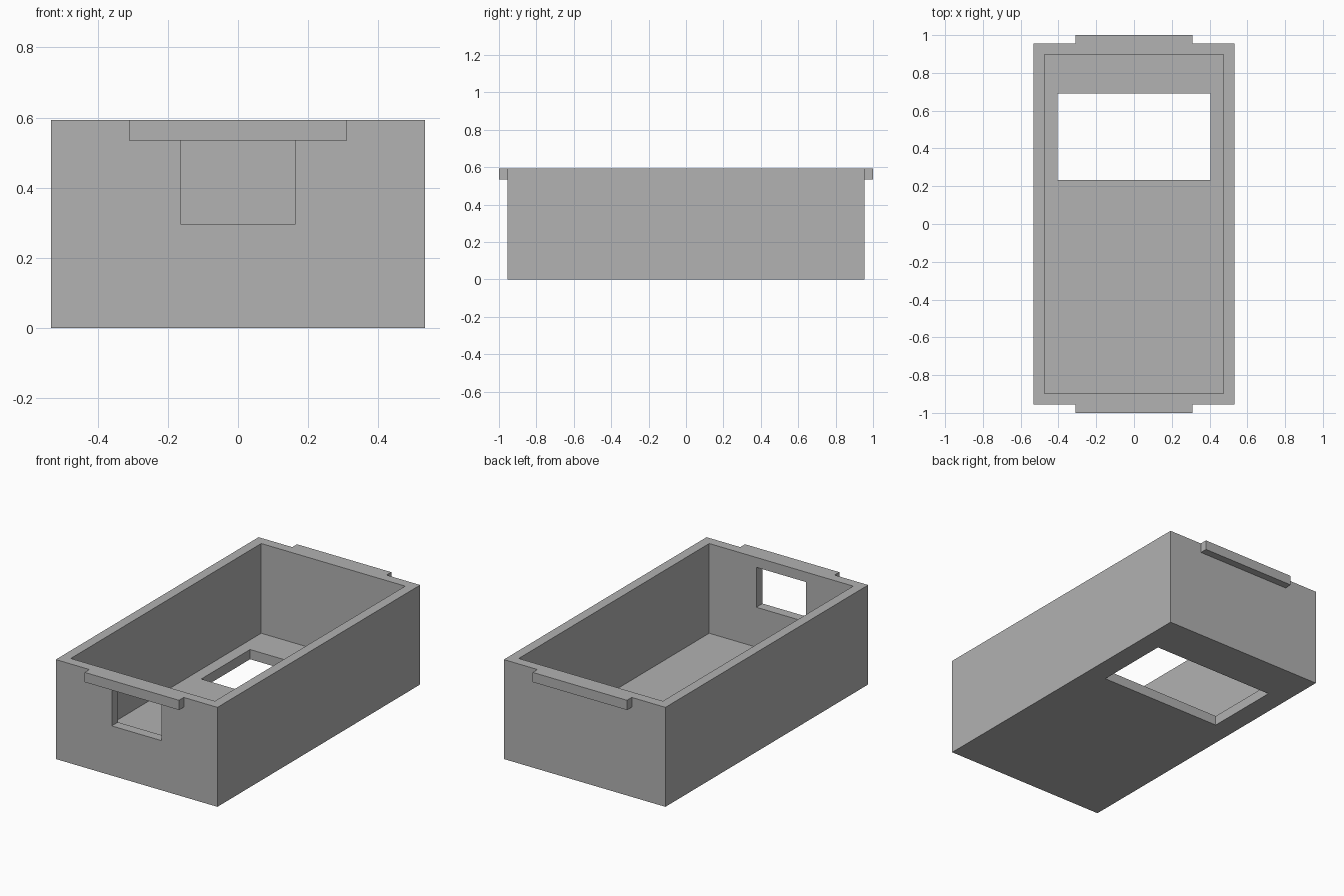
import bpy
from mathutils import Vector

default = bpy.data.objects.get("Cube")
if default:
    bpy.data.objects.remove(default, do_unlink=True)

# Main dimensions
HALF_W, HALF_L, HEIGHT, WALL = 0.533, 0.955, 0.593, 0.058

grey = bpy.data.materials.new("plain_grey")
grey.use_nodes = True
colour = (0.445, 0.445, 0.445, 1)
grey.diffuse_color = colour
grey.node_tree.nodes["Principled BSDF"].inputs["Base Color"].default_value = colour


def box(name, low, high):
    """Axis-aligned box between two corners."""
    low, high = Vector(low), Vector(high)
    bpy.ops.mesh.primitive_cube_add(size=1, location=(low + high) / 2)
    ob = bpy.context.object
    ob.name = ob.data.name = name
    ob.scale = high - low
    bpy.ops.object.transform_apply(location=False, rotation=False, scale=True)
    ob.data.materials.append(grey)
    return ob


def cut(target, low, high):
    """Cut a box-shaped opening out of the target."""
    cutter = box("cutter", low, high)
    cutter.hide_render = True
    mod = target.modifiers.new("opening", "BOOLEAN")
    mod.operation = "DIFFERENCE"
    mod.solver = "EXACT"
    mod.object = cutter
    bpy.context.view_layer.objects.active = target
    bpy.ops.object.modifier_apply(modifier=mod.name)
    bpy.data.objects.remove(cutter, do_unlink=True)


# Open-topped case
case = box("case", (-HALF_W, -HALF_L, 0), (HALF_W, HALF_L, HEIGHT))
cut(case, (WALL - HALF_W, WALL - HALF_L, WALL),
    (HALF_W - WALL, HALF_L - WALL, HEIGHT + 0.2))

# Floor opening near the back
cut(case, (-0.405, 0.232, -0.1), (0.405, 0.692, 0.2))

# Window in the front wall
cut(case, (-0.164, -1.1, 0.296), (0.164, -0.8, 0.534))

# Grip ledges on the front and back rims
for name, side in (("front_ledge", -1), ("back_ledge", 1)):
    ys = sorted((side * HALF_L, side))
    box(name, (-0.311, ys[0], 0.535), (0.311, ys[1], HEIGHT))
